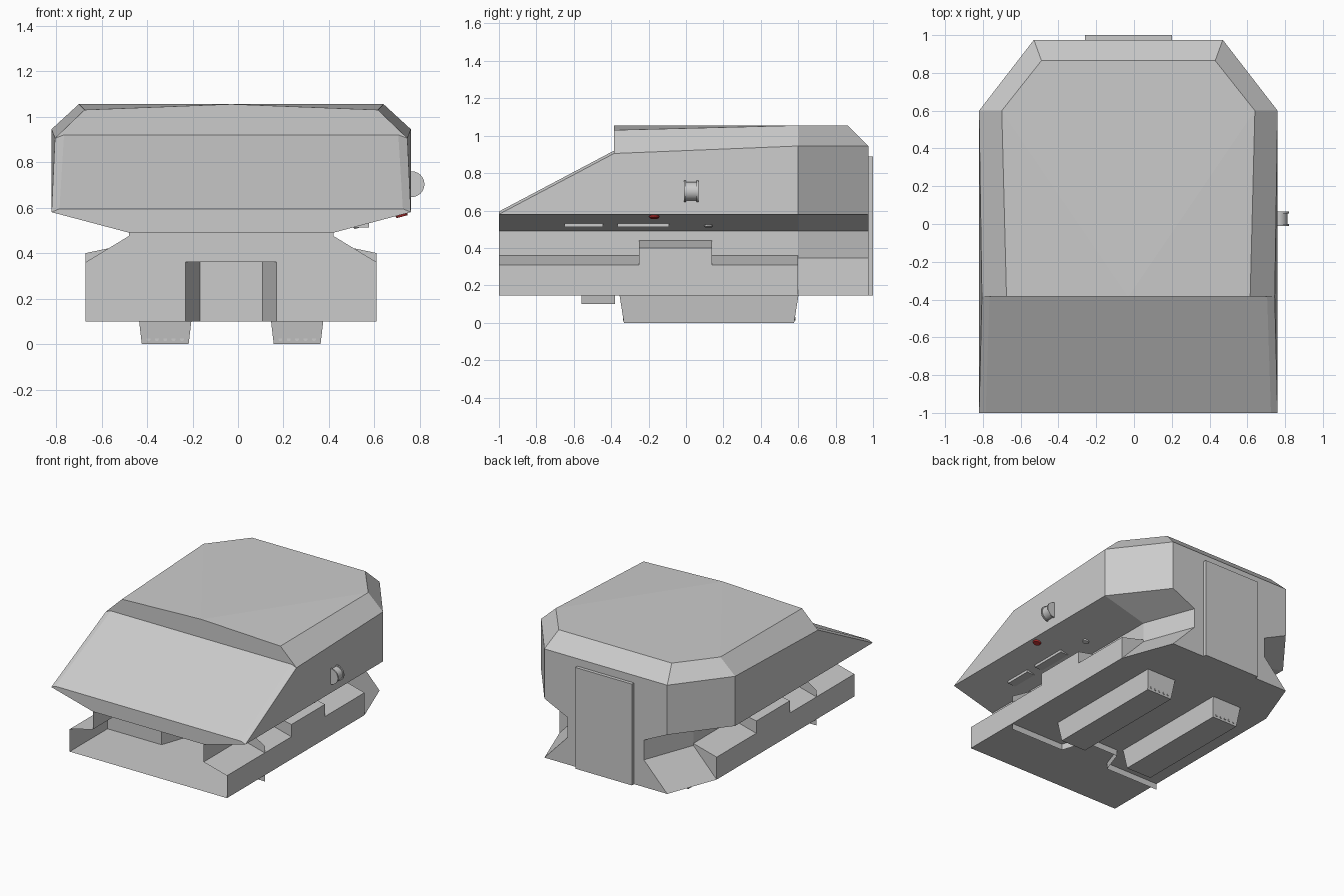
import bpy, bmesh, math
from mathutils import Matrix

if "Cube" in bpy.data.objects:
    bpy.data.objects.remove(bpy.data.objects["Cube"])

CX = -0.03  # centre line of the craft


def finish(name, bm, smooth=False):
    bmesh.ops.remove_doubles(bm, verts=bm.verts, dist=0.0005)
    bmesh.ops.recalc_face_normals(bm, faces=bm.faces)
    me = bpy.data.meshes.new(name)
    bm.to_mesh(me)
    bm.free()
    ob = bpy.data.objects.new(name, me)
    bpy.context.collection.objects.link(ob)
    if smooth:
        bpy.context.view_layer.objects.active = ob
        ob.select_set(True)
        bpy.ops.object.shade_smooth_by_angle()
        ob.select_set(False)
    return ob


def mirrored(name, faces):
    """Faces of the right half, copied to the left about the centre line."""
    bm = bmesh.new()
    for s in (1, -1):
        for f in faces:
            bm.faces.new([bm.verts.new((CX + s * x, y, z)) for x, y, z in f])
    return finish(name, bm)


def extrude_y(profile, y0, y1):
    """Strip faces of an open x-z profile between two y positions."""
    return [[(a[0], y0, a[1]), (b[0], y0, b[1]), (b[0], y1, b[1]), (a[0], y1, a[1])]
            for a, b in zip(profile, profile[1:])]


def box(name, lo, hi):
    bm = bmesh.new()
    bmesh.ops.create_cube(bm, size=1)
    for v in bm.verts:
        v.co = [lo[i] + (v.co[i] + 0.5) * (hi[i] - lo[i]) for i in range(3)]
    return finish(name, bm)


# Upper hull
fl, ml, rl = (.79, -1, .58), (.79, .6, .58), (.5, .975, .58)
fu, mu, ru = (.775, -.385, .905), (.79, .6, .945), (.5, .975, .945)
ft, mt, rt = (.645, -.385, 1.03), (.67, .6, 1.055), (.46, .865, 1.055)
gl, gu = (.755, -1, .595), (.735, -.385, .92)
fn, mn, rn = (.45, -1, .49), (.45, .6, .49), (.31, .975, .49)


def mid(p, z=None):
    return (0, p[1], p[2] if z is None else z)


c_top = (0, -.385, 1.055)
mirrored("upper_hull", [
    [fl, ml, mu, fu], [ml, rl, ru, mu],
    [fu, mu, mt, ft], [mu, ru, rt, mt], [ru, mid(ru), mid(rt), rt],
    [c_top, ft, mt], [c_top, mt, rt, mid(rt)],
    [mid(gu), gu, ft, c_top], [gu, fu, ft],
    [mid(gl), gl, gu, mid(gu)], [gl, fl, fu, gu],
    [mid(fn), fn, fl, gl, mid(gl)],
    [fn, mn, ml, fl], [mn, rn, rl, ml],
    [mid(rn), rn, rl, ru, mid(ru)],
    [mid(fn), fn, mn, rn, mid(rn)],
])

# Lower hull: floor, side rails, neck and tapered rear, open at the front
rail = [(0, .145), (.64, .145), (.64, .31), (.45, .36), (.45, .49)]
b1, w1, n1 = (.64, .6, .145), (.45, .6, .345), (.45, .6, .49)
b2, w2, n2 = (.5, .975, .145), (.31, .975, .345), (.31, .975, .49)
mirrored("lower_hull", extrude_y(rail, -1, .6) + [
    [b1, (.64, .6, .31), (.45, .6, .36), w1],
    [(0, .6, .145), b1, b2, (0, .975, .145)],
    [b1, b2, w2, w1], [w1, w2, n2, n1],
    [(0, .975, .145), b2, w2, n2, (0, .975, .49)],
])

# Folded front bulkhead
plan = [(.64, -.56), (.2, -.56), (.138, -.38), (0, -.38)]
mirrored("front_bulkhead", [
    [(a[0], a[1], .1), (b[0], b[1], .1), (b[0], b[1], .36), (a[0], a[1], .36)]
    for a, b in zip(plan, plan[1:])] + [
    [(0, -.56, .36), (.64, -.56, .36), (.45, -.56, .475), (.45, -.56, .49), (0, -.56, .49)],
    [(0, -.56, .36), (.2, -.56, .36), (.138, -.38, .36), (0, -.38, .36)],
])

# Raised blocks on the rails
blk = [(.64, .31), (.64, .40), (.45, .44), (.45, .36), (.64, .31)]
mirrored("rail_blocks", extrude_y(blk, -.25, .14) +
         [[(x, y, z) for x, z in blk[:4]] for y in (-.25, .14)])

# Landing skids with small vents at both ends
for s, side in ((1, "right"), (-1, "left")):
    bm = bmesh.new()
    bmesh.ops.create_cube(bm, size=1)
    for v in bm.verts:
        low = v.co.z < 0
        hx, hy = (.103, .455) if low else (.12, .478)
        v.co = (CX + s * .29 + math.copysign(hx, v.co.x),
                .123 + math.copysign(hy, v.co.y), 0 if low else .145)
    finish(side + "_skid", bm)
    bm = bmesh.new()
    for y in (-.33, .58):
        for i in range(5):
            m = Matrix.Translation((CX + s * .29 + (i - 2) * .037, y, .022)) @ Matrix.Rotation(math.pi / 2, 4, 'X')
            bmesh.ops.create_cone(bm, cap_ends=True, segments=10, radius1=.009,
                                  radius2=.009, depth=.012, matrix=m)
    finish(side + "_skid_vents", bm)

# Rear door
box("rear_door", (-.26, .97, .145), (.2, 1.0, .89))

# Side spool on the right
bm = bmesh.new()
for y, r, d in ((.028, .05, .07), (-.005, .057, .01), (.061, .057, .01)):
    m = Matrix.Translation((.763, y, .703)) @ Matrix.Rotation(math.pi / 2, 4, 'X')
    bmesh.ops.create_cone(bm, cap_ends=True, segments=24, radius1=r, radius2=r, depth=d, matrix=m)
finish("side_spool", bm, True)

# Slots under the right hull edge
box("front_slot", (.51, -.65, .512), (.575, -.445, .532))
box("rear_slot", (.51, -.365, .512), (.575, -.09, .532))


def disc(name, loc, r):
    bm = bmesh.new()
    m = Matrix.Translation(loc) @ Matrix.Rotation(-math.atan2(.09, .34), 4, 'Y')
    bmesh.ops.create_cone(bm, cap_ends=True, segments=20, radius1=r * .8, radius2=r,
                          depth=.014, matrix=m)
    return finish(name, bm, True)


disc("small_port", (.53, .12, .518), .025)
lamp = disc("red_lamp", (.72, -.17, .567), .03)
red = bpy.data.materials.new("red")
red.diffuse_color = (.5, .03, .03, 1)
red.use_nodes = True
red.node_tree.nodes["Principled BSDF"].inputs["Base Color"].default_value = red.diffuse_color
lamp.data.materials.append(red)
